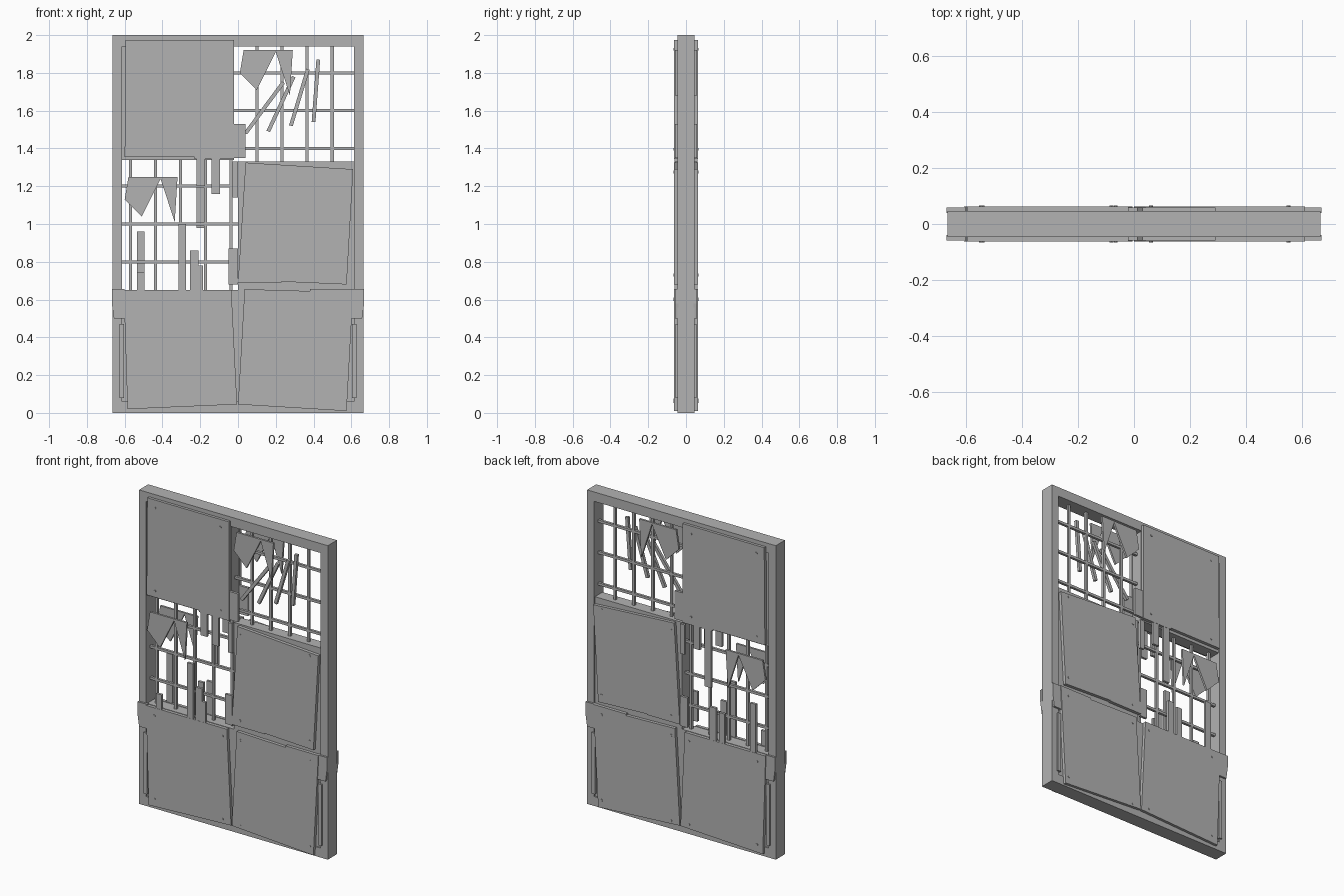
import bpy, bmesh, math
from mathutils import Vector

grey = bpy.data.materials.new("concrete_grey")
grey.diffuse_color = (0.45, 0.45, 0.45, 1)


def prism(bm, pts, y0, y1):
    """Extrude an x-z outline between two depths."""
    a = [bm.verts.new((x, y0, z)) for x, z in pts]
    b = [bm.verts.new((x, y1, z)) for x, z in pts]
    bm.faces.new(a)
    bm.faces.new(b[::-1])
    for i in range(len(pts)):
        j = (i + 1) % len(pts)
        bm.faces.new((a[j], a[i], b[i], b[j]))


def rect(x0, x1, z0, z1):
    return [(x0, z0), (x1, z0), (x1, z1), (x0, z1)]


def bar(p, q, w):
    """Outline of a straight bar of width w from p to q."""
    p, q = Vector(p), Vector(q)
    d = (q - p).normalized() * w / 2
    n = Vector((-d.y, d.x))
    return [tuple(v) for v in (p - n, q - n, q + n, p + n)]


def build(name, outlines, y0, y1):
    bm = bmesh.new()
    for o in outlines:
        prism(bm, o, y0, y1)
    bmesh.ops.recalc_face_normals(bm, faces=bm.faces)
    me = bpy.data.meshes.new(name)
    bm.to_mesh(me)
    bm.free()
    me.materials.append(grey)
    ob = bpy.data.objects.new(name, me)
    bpy.context.collection.objects.link(ob)
    return ob


def both_sides(name, outlines, near, far):
    build("front_" + name, outlines, -far, -near)
    build("back_" + name, outlines, near, far)


# Outer frame
build("frame_posts", [rect(-0.665, -0.615, 0, 2), rect(0.615, 0.665, 0, 2)], -0.046, 0.046)
build("frame_rails", [rect(-0.615, 0.615, 0, 0.06), rect(-0.615, 0.615, 1.94, 2)], -0.046, 0.046)

# Solid cells behind the panels
build("wall_core", [rect(-0.615, -0.02, 1.34, 1.94), rect(0, 0.615, 0.65, 1.33),
                    rect(-0.615, 0.615, 0.06, 0.65)], -0.038, 0.038)

# Reinforcing mesh in the two open cells
mesh_bars = []
for x0, x1, z0, z1, off in ((-0.02, 0.615, 1.33, 1.94, 0.1), (-0.615, 0, 0.65, 1.34, -0.57)):
    mesh_bars += [rect(x - 0.008, x + 0.008, z0, z1) for x in [off + 0.133 * i for i in range(5)] if x < 0.62]
    rows = (1.4, 1.6, 1.8) if x1 > 0.5 else (0.8, 1.0, 1.2)
    mesh_bars += [rect(x0, x1, z - 0.008, z + 0.008) for z in rows]
build("reinforcing_mesh", mesh_bars, -0.008, 0.008)

# Bent loose rods
build("loose_rods", [bar(p, q, 0.02) for p, q in (
    ((0.24, 1.75), (0.04, 1.48)), ((0.295, 1.78), (0.16, 1.49)),
    ((0.37, 1.82), (0.28, 1.52)), ((0.425, 1.87), (0.40, 1.54)))], -0.026, -0.008)

# Crooked cladding panels
panels = [
    [(-0.6, 1.355), (-0.23, 1.355), (-0.23, 1.345), (-0.02, 1.345), (-0.02, 1.975), (-0.595, 1.975)],
    [(0.0, 0.69), (0.23, 0.69), (0.23, 0.695), (0.575, 0.68), (0.61, 1.29), (0.04, 1.325)],
    [(-0.585, 0.02), (-0.005, 0.045), (-0.035, 0.65), (-0.605, 0.65)],
    [(0.0, 0.045), (0.575, 0.01), (0.61, 0.655), (0.38, 0.655), (0.38, 0.645), (0.035, 0.655)],
]
both_sides("panels", panels, 0.043, 0.063)

# Bolts near the panel corners
bolts = []
for p in panels:
    xs, zs = [v[0] for v in p], [v[1] for v in p]
    for x in (min(xs) + 0.06, max(xs) - 0.06):
        for z in (min(zs) + 0.05, max(zs) - 0.05):
            bolts.append([(x + 0.007 * math.cos(a * math.pi / 4), z + 0.007 * math.sin(a * math.pi / 4))
                          for a in range(8)])
both_sides("bolts", bolts, 0.06, 0.066)

# Torn sheets hanging in the open cells
torn = [(0.03, 1.92), (0.01, 1.80), (0.10, 1.71), (0.20, 1.91), (0.275, 1.68), (0.29, 1.92)]
both_sides("torn_sheets", [torn, [(x - 0.61, z - 0.67) for x, z in torn]], 0.045, 0.058)

# Broken strips around the open cells
both_sides("edge_strips", [rect(-0.02, 0.04, 1.35, 1.53), rect(-0.05, 0.0, 0.68, 0.87),
                           rect(-0.03, 0.0, 1.14, 1.33)], 0.042, 0.058)
both_sides("side_strips", [rect(s * 0.615 - 0.012, s * 0.615 + 0.012, 0.08, 0.47) for s in (-1, 1)],
           0.04, 0.056)
both_sides("side_flaps", [[(s * 0.6, 0.5), (s * 0.657, 0.5), (s * 0.668, 0.58), (s * 0.668, 0.655),
                           (s * 0.6, 0.655)] for s in (-1, 1)], 0.04, 0.058)

# Splintered planks
build("front_splinters", [rect(-0.535, -0.495, 0.62, 0.745), rect(-0.315, -0.275, 0.62, 1.0),
                          rect(-0.255, -0.21, 0.62, 0.86), rect(-0.21, -0.185, 0.62, 0.78),
                          rect(-0.14, -0.095, 1.16, 1.4), rect(-0.22, -0.175, 1.2, 1.4)], -0.062, -0.046)
build("back_splinters", [rect(-0.535, -0.495, 0.62, 0.96), rect(-0.315, -0.275, 0.62, 0.84),
                         rect(-0.255, -0.21, 0.62, 0.86), rect(-0.22, -0.175, 0.98, 1.4),
                         rect(-0.14, -0.095, 1.2, 1.4)], 0.046, 0.062)
